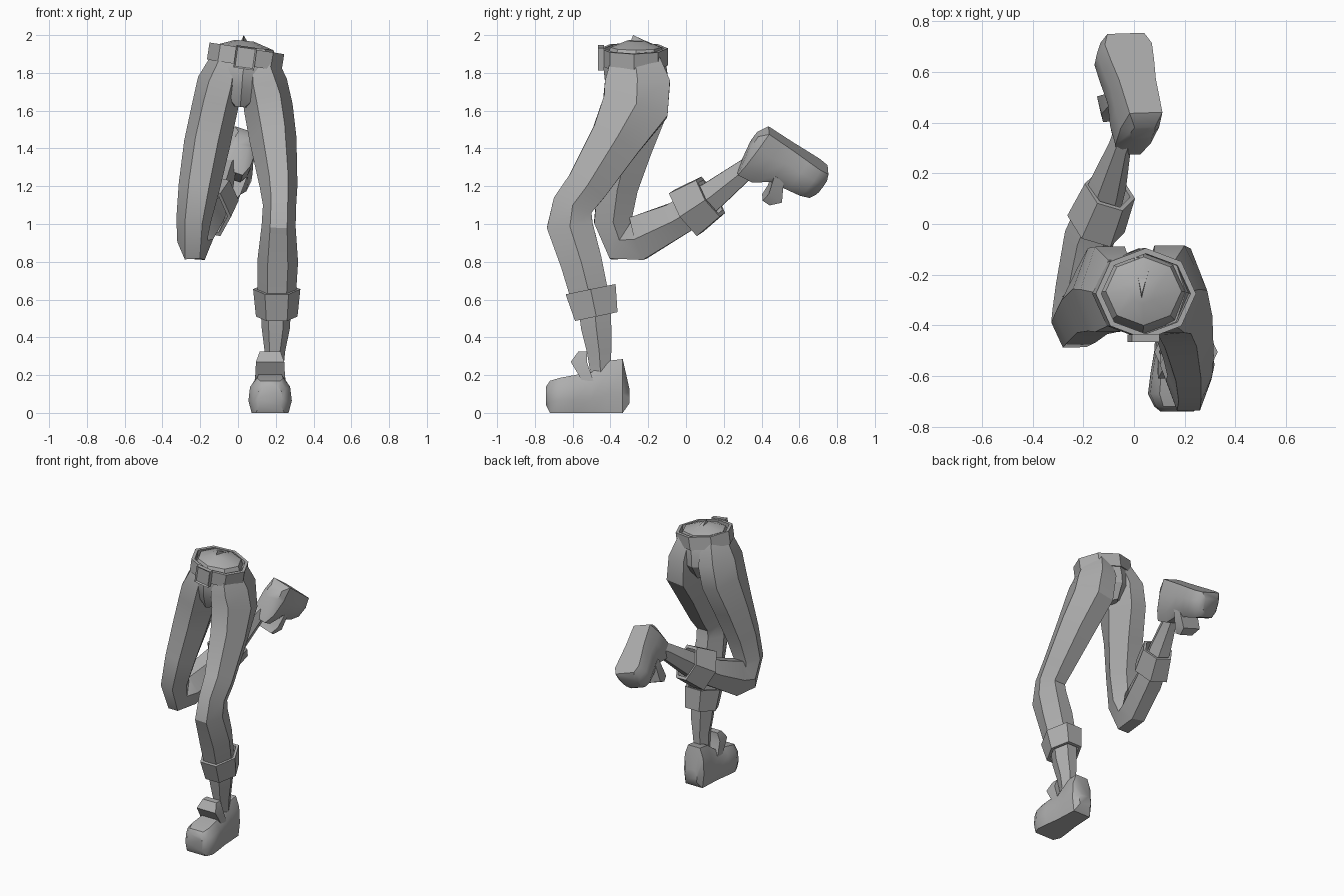
import bpy, bmesh, math
from mathutils import Vector, Matrix

if "Cube" in bpy.data.objects:
    bpy.data.objects.remove(bpy.data.objects["Cube"])

grey = bpy.data.materials.new("plain_grey")
grey.use_nodes = True
COLOUR = (0.42, 0.42, 0.42, 1)
grey.diffuse_color = COLOUR
grey.node_tree.nodes["Principled BSDF"].inputs["Base Color"].default_value = COLOUR


def finish(bm, name, angle=30):
    bmesh.ops.recalc_face_normals(bm, faces=bm.faces[:])
    mesh = bpy.data.meshes.new(name)
    bm.to_mesh(mesh)
    bm.free()
    mesh.materials.append(grey)
    obj = bpy.data.objects.new(name, mesh)
    bpy.context.collection.objects.link(obj)
    bpy.ops.object.select_all(action='DESELECT')
    obj.select_set(True)
    bpy.context.view_layer.objects.active = obj
    bpy.ops.object.shade_smooth_by_angle(angle=math.radians(angle))
    return obj


def ring(centre, axis, hx, hd, sides):
    """Polygon across an axis, with half width hx and half depth hd."""
    t = Vector(axis).normalized()
    side = (Vector((1, 0, 0)) - t * t.x).normalized()
    deep = t.cross(side)
    angles = [math.tau * i / sides for i in range(sides)]
    md = max(math.sin(a) for a in angles)
    return [Vector(centre) + side * hx * math.cos(a) + deep * hd * math.sin(a) / md
            for a in angles]


def loft(name, rings, closed=False, angle=30):
    bm = bmesh.new()
    loops = [[bm.verts.new(p) for p in r] for r in rings]
    pairs = list(zip(loops, loops[1:]))
    if closed:
        pairs.append((loops[-1], loops[0]))
    for a, b in pairs:
        for i in range(len(a)):
            j = (i + 1) % len(a)
            bm.faces.new((a[i], a[j], b[j], b[i]))
    if not closed:
        bm.faces.new(loops[0])
        bm.faces.new(loops[-1])
    return finish(bm, name, angle)


def limb(name, stations, sides=6):
    """Tube through (x, y, z, half width, half depth) stations."""
    pts = [Vector(s[:3]) for s in stations]
    rings = []
    for i, s in enumerate(stations):
        t = Vector()
        if i > 0:
            t += (pts[i] - pts[i - 1]).normalized()
        if i < len(pts) - 1:
            t += (pts[i + 1] - pts[i]).normalized()
        rings.append(ring(pts[i], t, s[3], s[4], sides))
    return loft(name, rings)


def band(name, a, b, size_a, size_b, sides, wall):
    """Hollow collar from a to b."""
    axis = Vector(b) - Vector(a)
    return loft(name, [ring(c, axis, hx - w, hd - w, sides) for c, (hx, hd), w in
                       ((a, size_a, 0), (b, size_b, 0), (b, size_b, wall), (a, size_a, wall))],
                closed=True, angle=20)


# Pelvis with rounded top
hips = [(0.035, -0.265, 1.97, 0.05, 0.05), (0.038, -0.265, 1.935, 0.15, 0.135),
        (0.035, -0.27, 1.86, 0.185, 0.163), (0.025, -0.265, 1.79, 0.2, 0.168),
        (0.02, -0.26, 1.72, 0.17, 0.165), (0.012, -0.27, 1.62, 0.035, 0.12)]
loft("pelvis", [ring(s[:3], (0.1, 0, 1), s[3], s[4], 8) for s in hips])

# Small raised fold at the waist
bm = bmesh.new()
fold = [bm.verts.new(p) for p in ((0.0, -0.13, 1.93), (0.07, -0.14, 1.93),
                                  (0.03, -0.3, 1.95), (0.03, -0.28, 2.0))]
bmesh.ops.convex_hull(bm, input=fold)
finish(bm, "waist_fold")

# Trouser legs
limb("left_trouser_leg", [
    (0.12, -0.27, 1.87, 0.085, 0.13), (0.14, -0.257, 1.75, 0.12, 0.172),
    (0.16, -0.268, 1.62, 0.13, 0.176), (0.185, -0.37, 1.45, 0.125, 0.137),
    (0.215, -0.525, 1.2, 0.1, 0.11), (0.22, -0.6, 1.1, 0.088, 0.107),
    (0.215, -0.615, 0.99, 0.09, 0.122), (0.21, -0.555, 0.8, 0.108, 0.11),
    (0.205, -0.505, 0.6, 0.1, 0.1)])
limb("right_trouser_leg", [
    (-0.06, -0.27, 1.87, 0.085, 0.13), (-0.095, -0.257, 1.75, 0.12, 0.168),
    (-0.122, -0.26, 1.62, 0.122, 0.165), (-0.165, -0.305, 1.42, 0.122, 0.13),
    (-0.205, -0.36, 1.2, 0.11, 0.107), (-0.235, -0.387, 1.02, 0.092, 0.1),
    (-0.242, -0.345, 0.91, 0.08, 0.11), (-0.22, -0.255, 0.925, 0.09, 0.118),
    (-0.175, -0.05, 1.025, 0.1, 0.092), (-0.14, 0.05, 1.085, 0.09, 0.09)])

# Turned-up cuffs
band("left_cuff", (0.205, -0.475, 0.51), (0.205, -0.505, 0.655), (0.11, 0.115), (0.125, 0.135), 6, 0.02)
band("right_cuff", (-0.095, 0.13, 1.145), (-0.15, 0.0, 1.06), (0.105, 0.115), (0.12, 0.135), 6, 0.02)

# Ankles
limb("left_ankle", [(0.2, -0.485, 0.56, 0.08, 0.085), (0.2, -0.475, 0.45, 0.075, 0.08),
                    (0.195, -0.46, 0.33, 0.055, 0.065), (0.185, -0.45, 0.18, 0.05, 0.05)])
limb("right_ankle", [(-0.13, 0.07, 1.1, 0.08, 0.085), (-0.105, 0.15, 1.16, 0.075, 0.075),
                     (-0.055, 0.31, 1.285, 0.045, 0.055), (-0.025, 0.39, 1.335, 0.045, 0.05)])

# Shoe stations from heel to toe: distance, half width, bottom, top
SHOE = [(0, 0.05, 0.05, 0.13), (0.035, 0.08, 0, 0.285), (0.12, 0.085, 0, 0.275),
        (0.2, 0.09, 0, 0.215), (0.29, 0.105, 0, 0.2), (0.37, 0.115, 0, 0.185),
        (0.42, 0.09, 0, 0.17), (0.44, 0.065, 0.04, 0.14)]
HALF = [(0.85, 0), (1, 0.35), (0.92, 0.75), (0.6, 1)]


def shoe(side, heel, toe_direction, up_direction):
    f = Vector(toe_direction).normalized()
    u = Vector(up_direction)
    u = (u - f * u.dot(f)).normalized()
    place = Matrix.Translation(heel) @ Matrix((f.cross(u), f, u)).transposed().to_4x4()
    outline = HALF + [(-x, z) for x, z in reversed(HALF)]
    loft(side + "_shoe", [[place @ Vector((x * w, d, lo + (hi - lo) * z)) for x, z in outline]
                          for d, w, lo, hi in SHOE], angle=35)
    # Flared tongue over the instep
    loft(side + "_shoe_tongue", [[place @ Vector((x * w, d, z)) for x, d in
                                  ((-1, back), (1, back), (1, front), (-1, front))]
                                 for z, w, back, front in ((0.17, 0.08, 0.19, 0.25),
                                                           (0.27, 0.075, 0.225, 0.31),
                                                           (0.325, 0.055, 0.225, 0.27))])


shoe("left", (0.17, -0.3, 0), (0, -1, 0), (0, 0, 1))
shoe("right", (0.055, 0.41, 1.515), (-0.2, 0.78, -0.52), (-0.25, -0.54, -0.8))

# Belt
band("belt", (0.033, -0.275, 1.84), (0.047, -0.275, 1.93), (0.2, 0.18), (0.2, 0.18), 8, 0.022)

# Buckle with a sunken centre
bm = bmesh.new()
bmesh.ops.create_cube(bm, size=1)
bmesh.ops.scale(bm, vec=(0.11, 0.03, 0.12), verts=bm.verts[:])
bm.normal_update()
front = [f for f in bm.faces if f.normal.y < -0.9]
bmesh.ops.inset_region(bm, faces=front, thickness=0.012)
bmesh.ops.translate(bm, vec=(0, 0.008, 0), verts=front[0].verts[:])
bmesh.ops.transform(bm, verts=bm.verts[:], matrix=Matrix.Translation((0.038, -0.45, 1.88))
                    @ Matrix.Rotation(0.14, 4, 'Y'))
finish(bm, "belt_buckle")
